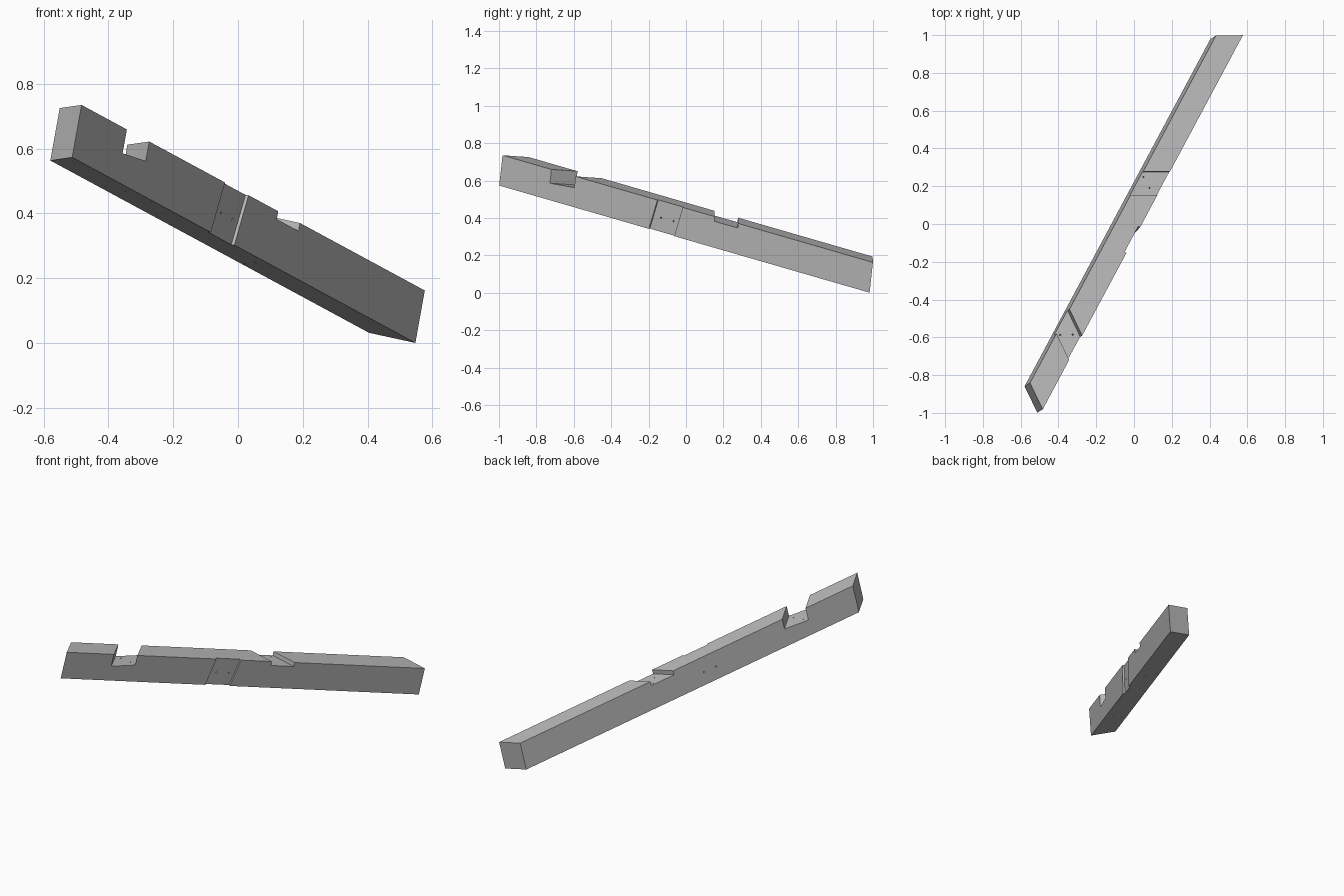
import bpy, bmesh
from mathutils import Matrix, Vector

cube = bpy.data.objects.get("Cube")
if cube:
    bpy.data.objects.remove(cube, do_unlink=True)

# Beam frame: d runs down the length, w across to the left face, v up through the depth
ORIGIN = Vector((-0.483, -0.981, 0.735))
d = Vector((0.457, 0.854, -0.247)).normalized()
v = d.cross(Vector((-0.862, 0.495, 0.1))).normalized()
w = v.cross(d)
FRAME = Matrix((d, w, v)).transposed().to_4x4()
FRAME.translation = ORIGIN

WIDTH, DEPTH = 0.126, 0.165
MITRE_HIGH, MITRE_LOW, LEAN = 0.72, -0.59, -0.07

grey = bpy.data.materials.new("plain_grey")
grey.use_nodes = True
grey.diffuse_color = (0.5, 0.5, 0.5, 1)
grey.node_tree.nodes["Principled BSDF"].inputs["Base Color"].default_value = (0.5, 0.5, 0.5, 1)


def add_object(name, bm):
    bmesh.ops.recalc_face_normals(bm, faces=bm.faces[:])
    bm.transform(FRAME)
    mesh = bpy.data.meshes.new(name)
    bm.to_mesh(mesh)
    bm.free()
    mesh.materials.append(grey)
    obj = bpy.data.objects.new(name, mesh)
    bpy.context.collection.objects.link(obj)
    return obj


def block(name, starts, mitres, across, floors, top, lean=LEAN):
    """Block between two slanted end planes, with its own floor height at each end."""
    bm = bmesh.new()
    ends = []
    for s, k, floor in zip(starts, mitres, floors):
        ring = [(across[0], floor), (across[1], floor), (across[1], top), (across[0], top)]
        ends.append([bm.verts.new((s + k * t + lean * u, t, u)) for t, u in ring])
    a, b = ends
    bm.faces.new(a)
    bm.faces.new(b)
    for i in range(4):
        j = (i + 1) % 4
        bm.faces.new((a[i], a[j], b[j], b[i]))
    return add_object(name, bm)


def drill(name, point, axis):
    """Narrow peg through the beam, across it (Y) or down through it (Z)."""
    bm = bmesh.new()
    turn = Matrix.Rotation(1.5708, 4, "X") if axis == "Y" else Matrix()
    bmesh.ops.create_cone(bm, cap_ends=True, segments=12, radius1=0.004, radius2=0.004,
                          depth=0.6, matrix=Matrix.Translation(point) @ turn)
    return add_object(name, bm)


# Mitred beam
beam = block("beam", (0, 2.318), (MITRE_HIGH, MITRE_LOW), (0, WIDTH), (-DEPTH, -DEPTH), 0)

# Notches across the top and the shallow housing on the right face
through = (-0.05, WIDTH + 0.05)
cutters = [
    block("upper_notch_cutter", (0.306, 0.457), (MITRE_HIGH,) * 2, through, (-0.075, -0.061), 0.05),
    block("lower_notch_cutter", (1.328, 1.475), (MITRE_LOW,) * 2, through, (-0.025, -0.025), 0.05),
    block("side_housing_cutter", (0.969, 1.128), (0, 0), (-0.05, 0.011), (-0.25, -0.25), 0.05, 0.128),
]

# Fixing holes, two to each joint
for s, u in ((1.003, -0.091), (1.082, -0.09)):
    cutters.append(drill("side_hole_cutter", (s, 0.06, u), "Y"))
for s, t in ((0.419, 0.097), (0.452, 0.04), (1.382, 0.108), (1.346, 0.052)):
    cutters.append(drill("top_hole_cutter", (s, t, -0.1), "Z"))

# Cut the joints and holes
for cutter in cutters:
    cutter.hide_render = True
    mod = beam.modifiers.new(cutter.name, "BOOLEAN")
    mod.operation = "DIFFERENCE"
    mod.solver = "EXACT"
    mod.object = cutter

bpy.context.view_layer.update()
result = bpy.data.meshes.new_from_object(beam.evaluated_get(bpy.context.evaluated_depsgraph_get()))
beam.modifiers.clear()
beam.data = result
for cutter in cutters:
    bpy.data.objects.remove(cutter, do_unlink=True)
